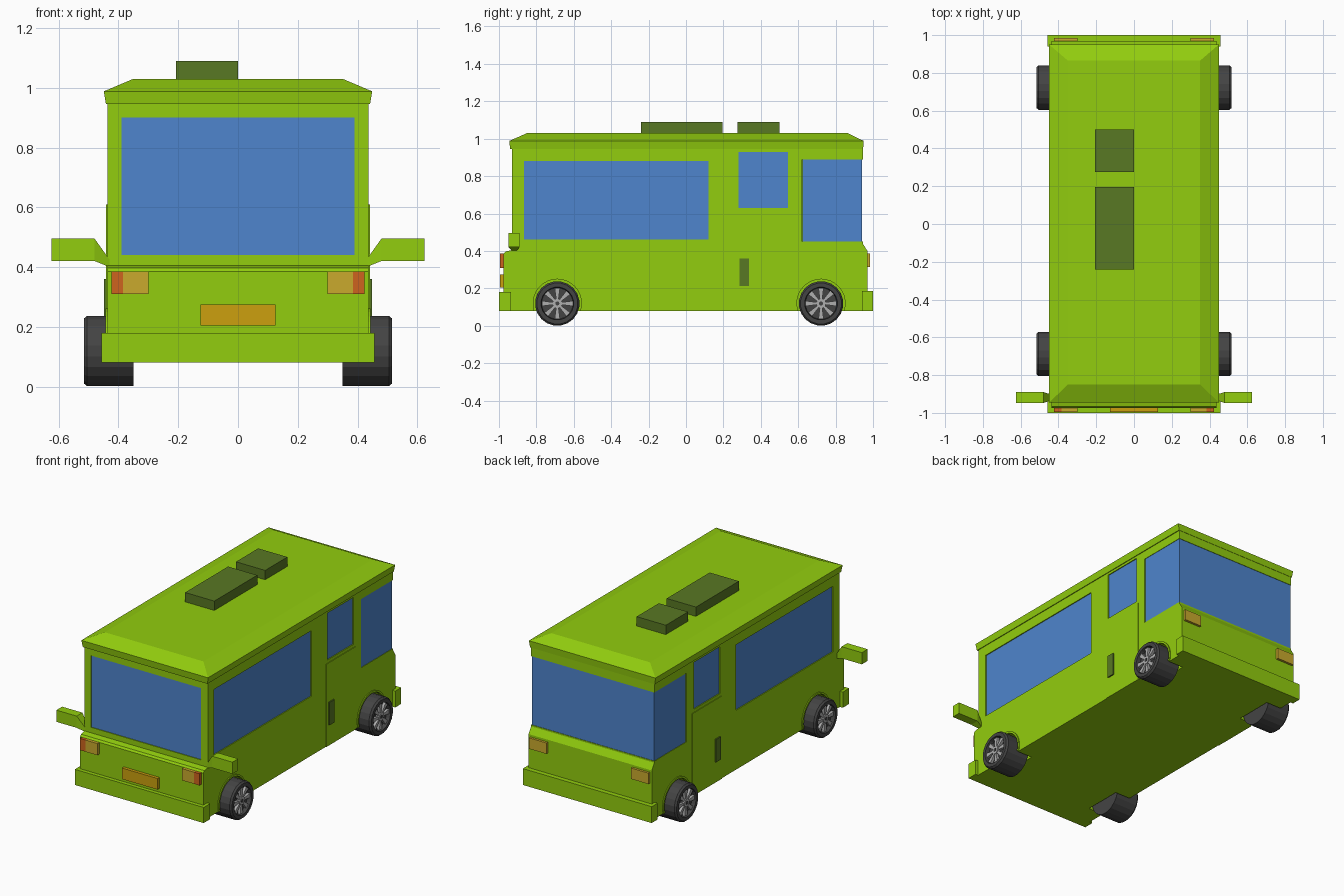
import bpy, bmesh
from math import sin, cos, pi
from mathutils import Matrix

if "Cube" in bpy.data.objects:
    bpy.data.objects.remove(bpy.data.objects["Cube"])


def material(name, r, g, b):
    m = bpy.data.materials.new(name)
    lin = [(c / 255 / 12.92 if c < 11 else ((c / 255 + 0.055) / 1.055) ** 2.4) for c in (r, g, b)]
    m.diffuse_color = (*lin, 1)
    m.use_nodes = True
    m.node_tree.nodes["Principled BSDF"].inputs["Base Color"].default_value = m.diffuse_color
    return m


GREEN = material("green_paint", 146, 205, 14)
GLASS = material("blue_glass", 78, 133, 205)
OLIVE = material("olive", 88, 120, 35)
TAN = material("lamp_tan", 202, 170, 45)
ORANGE = material("lamp_orange", 205, 100, 30)
GOLD = material("plate_gold", 204, 160, 14)
TYRE = material("tyre_dark", 68, 68, 68)
RIM = material("rim_grey", 175, 175, 175)


def finish(name, bm, mat):
    bmesh.ops.recalc_face_normals(bm, faces=bm.faces)
    me = bpy.data.meshes.new(name)
    bm.to_mesh(me)
    bm.free()
    if mat:
        me.materials.append(mat)
    ob = bpy.data.objects.new(name, me)
    bpy.context.collection.objects.link(ob)
    return ob


def place(axis, p, h):
    return {'x': (h, p[0], p[1]), 'y': (p[0], h, p[1]), 'z': (p[0], p[1], h)}[axis]


def loft(bm, rings):
    # Closed solid through matching point rings
    vs = [[bm.verts.new(p) for p in r] for r in rings]
    n = len(rings[0])
    for a, b in zip(vs, vs[1:]):
        for i in range(n):
            j = (i + 1) % n
            bm.faces.new((a[i], a[j], b[j], b[i]))
    bm.faces.new(vs[0])
    bm.faces.new(vs[-1][::-1])


def add_prism(bm, axis, pts, lo, hi):
    loft(bm, [[place(axis, p, h) for p in pts] for h in (lo, hi)])


def prism(name, axis, pts, lo, hi, mat):
    bm = bmesh.new()
    add_prism(bm, axis, pts, lo, hi)
    return finish(name, bm, mat)


def rect(a0, a1, b0, b1):
    return [(a0, b0), (a1, b0), (a1, b1), (a0, b1)]


def circle(cy, cz, r, n):
    return [(cy + r * cos(2 * pi * (i + .5) / n), cz + r * sin(2 * pi * (i + .5) / n)) for i in range(n)]


W = 0.437                       # half width of the body
D = 0.012                       # window recess depth
AXLES = {"front": -0.688, "rear": 0.722}
SIDES = {"left": -1, "right": 1}
BIG = rect(-0.865, 0.12, 0.46, 0.88)
SMALL = rect(0.28, 0.545, 0.63, 0.93)
SCREEN = rect(-0.39, 0.39, 0.44, 0.90)

# Body shell from a side profile
body = prism("body", 'x', [(-0.975, 0.08), (-0.975, 0.385), (-0.965, 0.397), (-0.93, 0.405), (-0.93, 0.955),
                           (0.945, 0.955), (0.945, 0.44), (0.97, 0.40), (0.97, 0.08)], -W, W, GREEN)

# Cut window recesses and wheel wells
bm = bmesh.new()
for s in SIDES.values():
    for win in (BIG, SMALL):
        add_prism(bm, 'x', win, s * (W - D), s * (W + 0.1))
    for y in AXLES.values():
        add_prism(bm, 'x', circle(y, 0.12, 0.132, 24), s * 0.33, s * (W + 0.1))
add_prism(bm, 'y', SCREEN, -1.1, -0.93 + D)
o, i, ri = W + 0.1, W - D, 0.945 - D
add_prism(bm, 'z', [(-o, 0.62), (-i, 0.62), (-i, ri), (i, ri), (i, 0.62), (o, 0.62), (o, 1.1), (-o, 1.1)], 0.45, 0.89)
cutter = finish("cutter", bm, None)
cutter.hide_render = True
mod = body.modifiers.new("recesses", 'BOOLEAN')
mod.operation = 'DIFFERENCE'
mod.solver = 'EXACT'
mod.object = cutter
bpy.context.view_layer.objects.active = body
bpy.ops.object.modifier_apply(modifier=mod.name)
bpy.data.objects.remove(cutter)

# Glass
prism("windscreen", 'y', SCREEN, -0.925, -0.93 + D + 0.004, GLASS)
prism("rear_wrap_window", 'z', rect(-W + 0.003, W - 0.003, 0.623, 0.942), 0.449, 0.891, GLASS)
for side, s in SIDES.items():
    for name, win in (("side_window", BIG), ("door_window", SMALL)):
        prism(f"{name}_{side}", 'x', win, s * (W - D - 0.004), s * (W - 0.006), GLASS)

# Roof with chamfered rim
bm = bmesh.new()
loft(bm, [[(x, y, z) for x, y in rect(-hx, hx, y0, y1)] for hx, y0, y1, z in
          ((0.442, -0.94, 0.947, 0.945), (0.449, -0.945, 0.95, 0.988), (0.35, -0.85, 0.865, 1.03))])
finish("roof", bm, GREEN)
prism("roof_unit_front", 'z', rect(-0.207, 0, -0.24, 0.195), 1.02, 1.09, OLIVE)
prism("roof_unit_rear", 'z', rect(-0.207, 0, 0.275, 0.50), 1.02, 1.09, OLIVE)

# Bumpers
prism("front_bumper", 'z', rect(-0.457, 0.457, -1.0, -0.935), 0.08, 0.18, GREEN)
prism("rear_bumper", 'z', rect(-0.457, 0.457, 0.94, 1.0), 0.08, 0.185, GREEN)

# Number plate panel
prism("front_plate", 'y', rect(-0.126, 0.126, 0.204, 0.275), -0.995, -0.97, GOLD)

for side, s in SIDES.items():
    # Lamps
    prism(f"headlamp_{side}", 'y', rect(s * 0.30, s * 0.385, 0.31, 0.385), -0.995, -0.97, TAN)
    prism(f"indicator_{side}", 'y', rect(s * 0.385, s * 0.423, 0.31, 0.385), -0.995, -0.97, ORANGE)
    prism(f"tail_lamp_{side}", 'y', rect(s * 0.30, s * 0.423, 0.315, 0.385), 0.965, 0.985, TAN)

    # Door panel and handle
    prism(f"door_{side}", 'x', [(0.265, 0.08), (0.565, 0.08), (0.565, 0.61), (0.265, 0.61)][:1] +
          [(0.265, 0.61), (0.565, 0.61), (0.565, 0.08)], s * (W - 0.005), s * (W + 0.004), GREEN)
    prism(f"door_handle_{side}", 'x', rect(0.287, 0.337, 0.213, 0.36), s * W, s * (W + 0.012), OLIVE)

    # Mirror on a flared arm
    bm = bmesh.new()
    loft(bm, [[(s * x, y, z) for y, z in rect(y0, y1, z0, z1)] for x, y0, y1, z0, z1 in
              ((0.43, -0.93, -0.905, 0.40, 0.425), (0.48, -0.948, -0.89, 0.42, 0.495),
               (0.624, -0.948, -0.89, 0.42, 0.495))])
    finish(f"mirror_{side}", bm, GREEN)

    for axle, y in AXLES.items():
        # Wheel arch trim
        arc = [-0.29 + (pi + 0.58) * k / 18 for k in range(19)]
        pts = [(y + 0.141 * cos(a), 0.12 + 0.141 * sin(a)) for a in arc]
        pts += [(y + 0.129 * cos(a), 0.12 + 0.129 * sin(a)) for a in reversed(arc)]
        prism(f"{axle}_arch_{side}", 'x', pts, s * 0.42, s * (W + 0.006), GREEN)

        # Tyre with dished face
        bm = bmesh.new()
        loft(bm, [[(s * x, a, b) for a, b in circle(y, 0.119, r, 20)] for x, r in
                  ((0.35, 0.08), (0.35, 0.119), (0.505, 0.119), (0.516, 0.11), (0.516, 0.088), (0.49, 0.084))])
        finish(f"{axle}_tyre_{side}", bm, TYRE)

        # Rim: hub and eight spokes
        bm = bmesh.new()
        add_prism(bm, 'x', circle(y, 0.119, 0.026, 16), s * 0.485, s * 0.512)
        for k in range(8):
            c, n = cos(k * pi / 4), sin(k * pi / 4)
            shape = [(0.02, -0.006), (0.083, -0.014), (0.083, 0.014), (0.02, 0.006)]
            add_prism(bm, 'x', [(y + r * c - t * n, 0.119 + r * n + t * c) for r, t in shape], s * 0.485, s * 0.507)
        finish(f"{axle}_rim_{side}", bm, RIM)
        prism(f"{axle}_hub_cap_{side}", 'x', circle(y, 0.119, 0.011, 12), s * 0.505, s * 0.515, TYRE)
